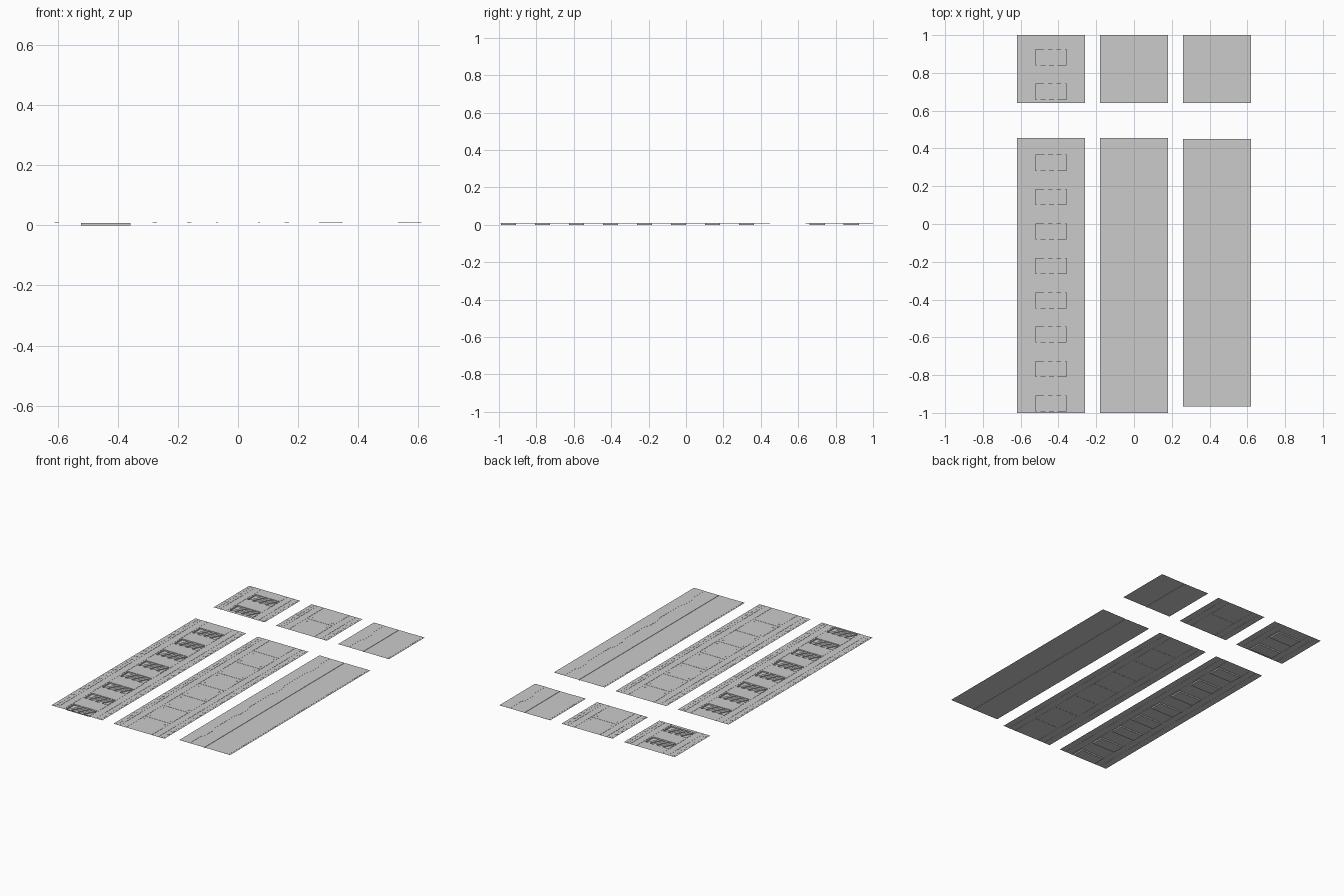
import bpy, bmesh

if "Cube" in bpy.data.objects:
    bpy.data.objects.remove(bpy.data.objects["Cube"])

Z = 0.008      # height of the main sheet
P = 0.182      # repeat length of the pattern


def finish(bm, name):
    bmesh.ops.remove_doubles(bm, verts=bm.verts, dist=1e-5)
    me = bpy.data.meshes.new(name)
    bm.to_mesh(me)
    bm.free()
    ob = bpy.data.objects.new(name, me)
    bpy.context.collection.objects.link(ob)
    return ob


def face(bm, pts):
    return bm.faces.new([bm.verts.new(p) for p in pts])


def stepped_sheet(bm, xs, ys, height):
    """Open sheet of flat cells, with upright walls where heights differ."""
    nx, ny = len(xs) - 1, len(ys) - 1
    h = [[height((xs[i] + xs[i+1]) / 2, (ys[j] + ys[j+1]) / 2)
          for j in range(ny)] for i in range(nx)]
    for i in range(nx):
        for j in range(ny):
            a, b, c, d, z = xs[i], xs[i+1], ys[j], ys[j+1], h[i][j]
            face(bm, [(a, c, z), (b, c, z), (b, d, z), (a, d, z)])
            if i + 1 < nx and h[i+1][j] != z:
                w = h[i+1][j]
                face(bm, [(b, c, z), (b, c, w), (b, d, w), (b, d, z)])
            if j + 1 < ny and h[i][j+1] != z:
                w = h[i][j+1]
                face(bm, [(a, d, z), (b, d, z), (b, d, w), (a, d, w)])


def raised(bm, pts, z0, z1):
    """Flat plate with side walls and no underside."""
    face(bm, [(x, y, z1) for x, y in pts])
    for (x, y), (u, v) in zip(pts, pts[1:] + pts[:1]):
        face(bm, [(x, y, z0), (u, v, z0), (u, v, z1), (x, y, z1)])


def rect(x0, x1, y0, y1):
    return [(x0, y0), (x1, y0), (x1, y1), (x0, y1)]


def edge_dashes(cx, y0, y1, n, name):
    bm = bmesh.new()
    step = (y1 - y0) / n
    for s in (-1, 1):
        for k in range(n):
            y = y0 + k * step
            x = sorted((cx + s * 0.155, cx + s * 0.170))
            raised(bm, rect(*x, y + step * 0.2, y + step * 0.8), Z, Z + 0.0008)
    finish(bm, name)


def vent_panel(y0, y1, cells, tag):
    # sheet with side seams and sunken bays
    cx = -0.44
    xs = [cx + d for d in (-0.18, -0.137, -0.134, -0.092, -0.089, -0.082,
                           0.082, 0.089, 0.092, 0.134, 0.137, 0.18)]
    ys = sorted({y0, y1, *[v for c in cells for v in c]})

    def height(x, y):
        d = abs(x - cx)
        if d < 0.082 and any(a < y < b for a, b in cells):
            return 0.0
        return Z - 0.001 if 0.134 < d < 0.137 or 0.089 < d < 0.092 else Z
    bm = bmesh.new()
    stepped_sheet(bm, xs, ys, height)
    finish(bm, "vent_panel_" + tag)
    # slanted slats in the bays
    bm = bmesh.new()
    for a, b in cells:
        for k in range(3):
            x = cx - 0.075 + k * 0.045
            raised(bm, [(x, a), (x + 0.02, a), (x + 0.06, b), (x + 0.04, b)],
                   0.0, 0.006)
    finish(bm, "vent_slats_" + tag)
    edge_dashes(cx, y0, y1, round((y1 - y0) / P) * 4, "vent_edge_dashes_" + tag)


def plate_panel(y0, y1, seams, tag):
    # sheet with long seams and cross seams
    xs = [-0.18, -0.138, -0.135, -0.092, -0.089,
          0.089, 0.092, 0.135, 0.138, 0.18]
    ys = sorted({y0, y1, *[s + d for s in seams for d in (-0.001, 0.001)]})

    def height(x, y):
        d = abs(x)
        cross = d < 0.089 and any(abs(y - s) < 0.001 for s in seams)
        long = 0.135 < d < 0.138 or 0.089 < d < 0.092
        return Z - 0.001 if cross or long else Z
    bm = bmesh.new()
    stepped_sheet(bm, xs, ys, height)
    finish(bm, "plate_panel_" + tag)
    # small fasteners beside each cross seam
    bm = bmesh.new()
    for s in seams:
        for x in (-0.07, 0.07):
            for y in (s - 0.03, s + 0.03):
                raised(bm, rect(x - 0.004, x + 0.004, y - 0.004, y + 0.004),
                       Z, Z + 0.001)
    finish(bm, "plate_fasteners_" + tag)
    edge_dashes(0, y0, y1, round((y1 - y0) / P) * 4, "plate_edge_dashes_" + tag)


def rail_panel(y0, y1, n, tag):
    # sheet with a double centre groove
    cx = 0.44
    xs = [cx + d for d in (-0.18, -0.003, 0.003, 0.18)]
    bm = bmesh.new()
    stepped_sheet(bm, xs, [y0, y1],
                  lambda x, y: Z - 0.002 if abs(x - cx) < 0.003 else Z)
    finish(bm, "rail_panel_" + tag)
    # notched side rails
    bm = bmesh.new()
    step = (y1 - y0) / n
    for s in (-1, 1):
        for k in range(n):
            a = y0 + k * step
            m = a + step / 2
            pts = [(0.17, a), (0.105, a), (0.105, m - 0.065), (0.092, m - 0.045),
                   (0.092, m + 0.045), (0.105, m + 0.065),
                   (0.105, a + step), (0.17, a + step)]
            raised(bm, [(cx + s * x, y) for x, y in pts], Z, Z + 0.0008)
    bmesh.ops.recalc_face_normals(bm, faces=bm.faces)
    for f in bm.faces:
        if abs(f.normal.z) > 0.9 and f.normal.z < 0:
            f.normal_flip()
    finish(bm, "notched_rails_" + tag)


# long strips
vent_panel(-1.0, 0.455, [(-0.99 + k * P, -0.91 + k * P) for k in range(8)], "long")
plate_panel(-1.0, 0.455, [-0.81 + k * P for k in range(7)], "long")
rail_panel(-0.965, 0.45, 4, "long")

# short pieces
vent_panel(0.64, 1.0, [(0.66, 0.742), (0.842, 0.924)], "short")
plate_panel(0.64, 1.0, [0.825], "short")
rail_panel(0.64, 1.0, 1, "short")
